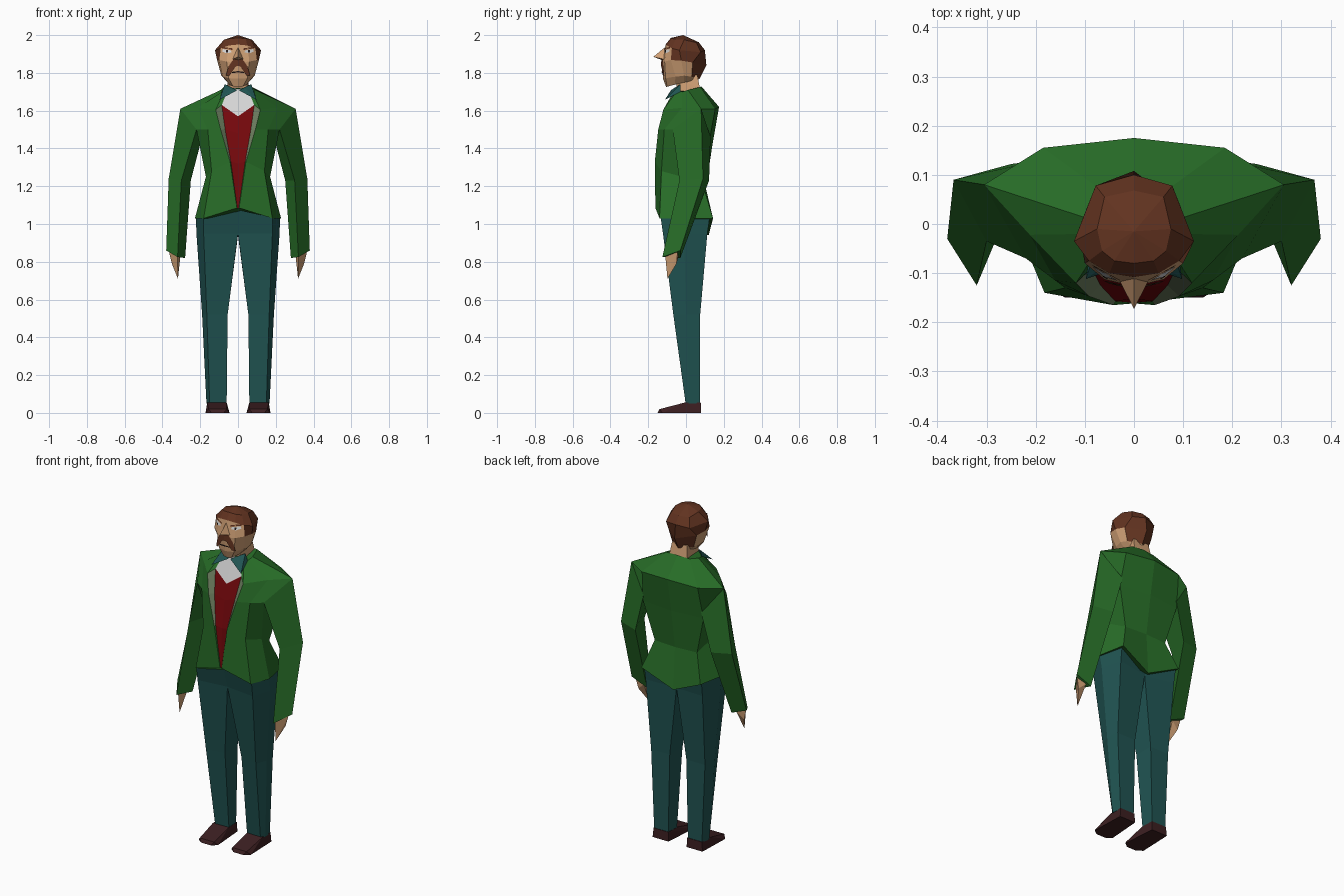
import bpy, bmesh

# ---------- colours ----------
def lin(c):
    c /= 255
    return c / 12.92 if c < 0.04045 else ((c + 0.055) / 1.055) ** 2.4

def material(name, *rgb):
    m = bpy.data.materials.new(name)
    m.diffuse_color = (*[lin(c) for c in rgb], 1)
    return m

GREEN = material("jacket green", 40, 110, 40)
TEAL = material("trouser teal", 32, 84, 82)
RED = material("vest red", 118, 8, 12)
WHITE = material("shirt white", 215, 215, 215)
LAPEL = material("lapel grey green", 112, 130, 98)
SKIN = material("skin", 208, 160, 117)
HAIR = material("hair brown", 98, 51, 32)
SHOE = material("shoe brown", 60, 31, 33)
DARK = material("dark", 40, 28, 28)

# ---------- helpers ----------
def finish(name, bm, mats, mirror=False, recalc=True):
    if recalc:
        bmesh.ops.recalc_face_normals(bm, faces=bm.faces[:])
    me = bpy.data.meshes.new(name)
    bm.to_mesh(me)
    bm.free()
    for m in mats:
        me.materials.append(m)
    ob = bpy.data.objects.new(name, me)
    bpy.context.collection.objects.link(ob)
    if mirror:
        mod = ob.modifiers.new("mirror", 'MIRROR')
        mod.use_mirror_merge = False
    return ob

def whole(half):
    return half + [(-x, y, z) for x, y, z in reversed(half) if x > 0]

def loft(name, rings, mats, rule=lambda band, seg: 0, symmetric=False, mirror=False, apex=None):
    """Skin a stack of rings; rule picks the material from band and half-ring segment."""
    h = len(rings[0])
    if symmetric:
        rings = [whole(r) for r in rings]
    bm = bmesh.new()
    vs = [[bm.verts.new(p) for p in r] for r in rings]
    n = len(vs[0])
    seg = lambda j: j if j < h - 1 or not symmetric else n - 1 - j
    for b, (lo, hi) in enumerate(zip(vs, vs[1:])):
        for j in range(n):
            k = (j + 1) % n
            f = bm.faces.new((lo[j], lo[k], hi[k], hi[j]))
            f.material_index = rule(b, seg(j))
    bm.faces.new(vs[0]).material_index = rule(-1, 0)
    if apex:
        top = bm.verts.new(apex)
        for j in range(n):
            f = bm.faces.new((vs[-1][j], vs[-1][(j + 1) % n], top))
            f.material_index = rule(len(vs) - 1, seg(j))
    else:
        bm.faces.new(vs[-1]).material_index = rule(len(vs) - 1, 0)
    return finish(name, bm, mats, mirror)

def hull(name, pts, mat, mirror=False):
    bm = bmesh.new()
    for p in pts:
        bm.verts.new(p)
    bmesh.ops.convex_hull(bm, input=bm.verts[:])
    return finish(name, bm, [mat], mirror)

def face_plate(name, outline, mat, lift=0.005):
    """Flat piece laid on the front of the face from (x, z) points, facing forward."""
    bm = bmesh.new()
    f = bm.faces.new([bm.verts.new((x, -.127 + .23 * x + .6 * max(0, x - .058)
                                    + .17 * max(0, z - 1.855) - lift, z)) for x, z in outline])
    f.normal_update()
    if f.normal.y > 0:
        f.normal_flip()
    return finish(name, bm, [mat], True, recalc=False)

# ---------- jacket body with vest, shirt and lapel edge ----------
def torso_rule(band, seg):
    if seg == 0 and 0 <= band <= 3:
        return 1 if band < 3 else 2
    return 3 if seg == 1 and band in (1, 2) else 0

loft("jacket_body", [
    [(0, -.16, 1.085), (.004, -.16, 1.085), (.006, -.162, 1.085), (.182, -.14, 1.03),
     (.228, -.03, 1.03), (.195, .143, 1.03), (0, .12, .94)],
    [(0, -.152, 1.32), (.038, -.157, 1.33), (.042, -.165, 1.33), (.14, -.13, 1.28),
     (.17, -.02, 1.25), (.14, .095, 1.19), (0, .105, 1.19)],
    [(0, -.128, 1.48), (.068, -.125, 1.5), (.092, -.147, 1.5), (.16, -.115, 1.5),
     (.22, -.07, 1.5), (.2, .12, 1.42), (0, .14, 1.42)],
    [(0, -.11, 1.57), (.086, -.09, 1.63), (.118, -.12, 1.605), (.212, -.022, 1.615),
     (.305, .08, 1.61), (.185, .155, 1.61), (0, .175, 1.62)],
    [(0, -.06, 1.715), (.05, -.055, 1.72), (.07, -.045, 1.71), (.085, -.02, 1.70),
     (.09, .01, 1.71), (.075, .075, 1.725), (0, .08, 1.73)],
], [GREEN, RED, WHITE, LAPEL], torso_rule, symmetric=True)

# ---------- collar wings ----------
hull("collar", [(.005, -.08, 1.708), (.04, -.07, 1.715), (.07, -.03, 1.74),
                (.098, -.112, 1.657), (.085, -.03, 1.70)], TEAL, mirror=True)

# ---------- sleeves and hands ----------
loft("sleeve", [
    [(.305, .08, 1.61), (.22, -.07, 1.5), (.19, .13, 1.46)],
    [(.367, .09, 1.24), (.30, -.035, 1.23), (.25, .122, 1.23)],
    [(.38, -.03, .86), (.32, -.125, .825), (.28, -.03, .82)],
], [GREEN], mirror=True)
hull("hand", [(.365, -.045, .85), (.32, -.11, .835), (.305, -.04, .83),
              (.35, -.05, .79), (.318, -.098, .71)], SKIN, mirror=True)

# ---------- trousers ----------
loft("trouser_leg", [
    [(0, -.14, 1.075), (.183, -.134, 1.035), (.223, -.025, 1.04), (.19, .125, 1.03), (0, .1, .99)],
    [(0, -.10, .95), (.182, -.122, .95), (.22, -.01, .95), (.188, .113, .95), (0, .09, .94)],
    [(.055, -.045, .52), (.165, -.067, .52), (.19, .0, .52), (.178, .075, .52), (.055, .075, .52)],
    [(.06, .0, .05), (.15, -.002, .05), (.167, .02, .05), (.158, .075, .05), (.065, .075, .05)],
], [TEAL], mirror=True)

# ---------- shoes ----------
hull("shoe", [(.045, -.125, 0), (.075, -.15, 0), (.14, -.15, 0), (.172, -.125, 0),
              (.165, .08, 0), (.06, .08, 0), (.06, -.14, .02), (.155, -.14, .02),
              (.06, -.005, .055), (.163, -.005, .055), (.16, .078, .055), (.062, .078, .055)],
     SHOE, mirror=True)

# ---------- neck and head ----------
hull("neck", [(s * x, y, z) for s in (1, -1) for x, y, z in
              [(.05, -.05, 1.7), (.06, .075, 1.71), (.045, -.05, 1.78), (.05, .06, 1.79)]], SKIN)

def head_rule(band, seg):
    return int(band >= 3 or (band == 2 and seg >= 2) or (band == 1 and seg == 4))

loft("head", [
    [(0, -.105, 1.725), (.025, -.1, 1.727), (.045, -.06, 1.738),
     (.055, -.01, 1.75), (.045, .035, 1.755), (0, .055, 1.76)],
    [(0, -.122, 1.77), (.05, -.108, 1.772), (.08, -.055, 1.78),
     (.088, -.01, 1.785), (.072, .03, 1.78), (0, .072, 1.77)],
    [(0, -.127, 1.855), (.06, -.113, 1.86), (.1, -.08, 1.868),
     (.11, -.025, 1.865), (.095, .035, 1.855), (0, .108, 1.84)],
    [(0, -.108, 1.95), (.05, -.1, 1.945), (.092, -.075, 1.93),
     (.122, -.035, 1.92), (.078, .078, 1.91), (0, .1, 1.92)],
    [(0, -.08, 1.985), (.04, -.075, 1.982), (.065, -.055, 1.978),
     (.075, -.01, 1.975), (.06, .055, 1.96), (0, .068, 1.962)],
], [SKIN, HAIR], head_rule, symmetric=True, apex=(0, -.015, 2.0))

# ---------- face details ----------
hull("nose", [(0, -.112, 1.935), (0, -.173, 1.885), (.03, -.114, 1.872),
              (-.03, -.114, 1.872), (0, -.122, 1.866)], SKIN)
face_plate("eye", [(.034, 1.908), (.062, 1.904), (.084, 1.914), (.08, 1.926), (.038, 1.919)], WHITE)
face_plate("pupil", [(.054, 1.908), (.063, 1.908), (.063, 1.922), (.054, 1.92)], DARK, .007)
face_plate("eyebrow", [(.028, 1.921), (.084, 1.93), (.084, 1.938), (.03, 1.93)], HAIR, .006)
face_plate("moustache", [(0, 1.872), (.02, 1.878), (.05, 1.835), (.064, 1.785),
                         (.045, 1.785), (.015, 1.832), (0, 1.838)], HAIR, .006)
face_plate("mouth", [(0, 1.802), (.032, 1.799), (.032, 1.805), (0, 1.81)], DARK, .004)
